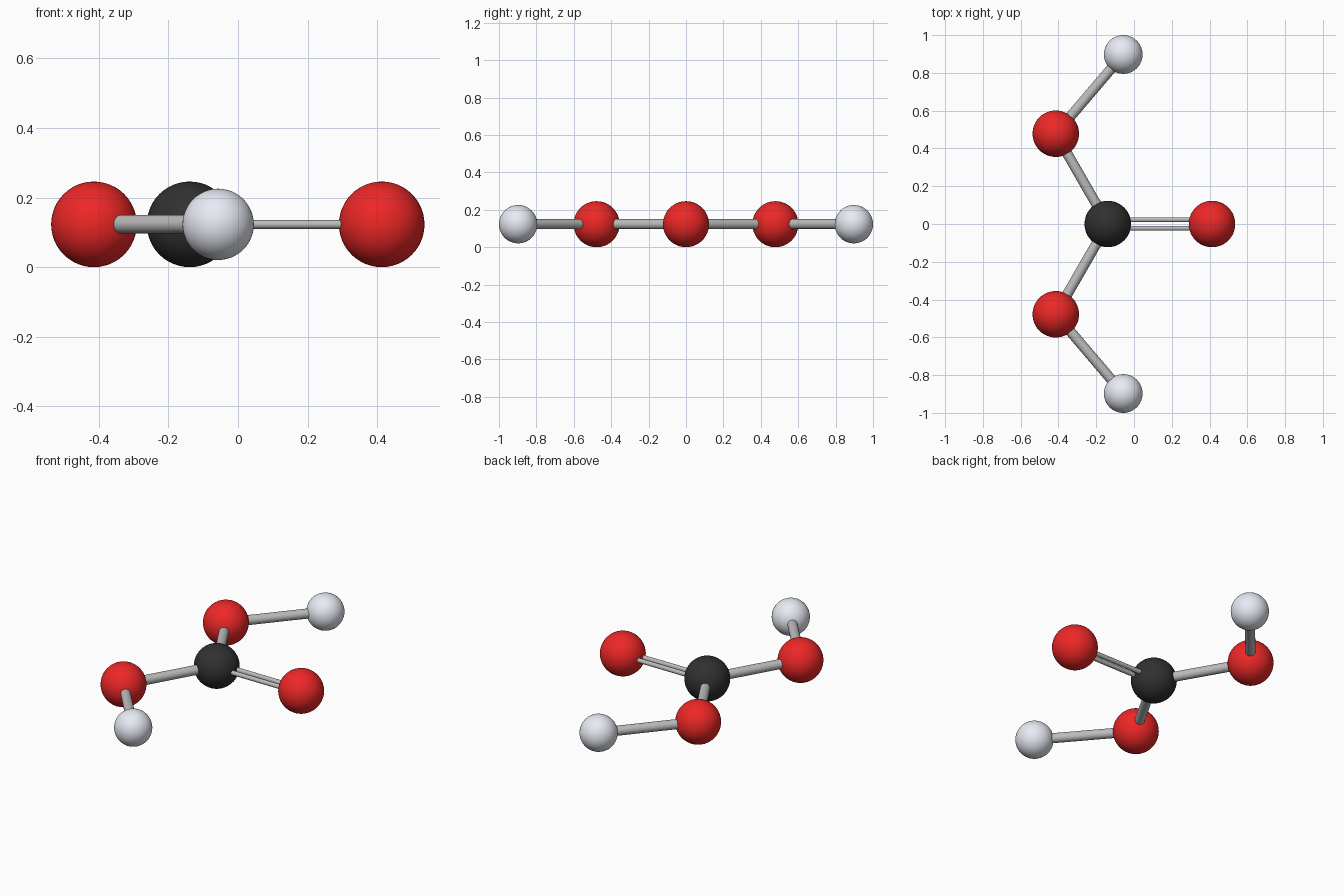
import bpy
from mathutils import Vector

if "Cube" in bpy.data.objects:
    bpy.data.objects.remove(bpy.data.objects["Cube"])

Z = 0.123          # height of the flat molecule plane
R_BIG, R_SMALL = 0.123, 0.1025
R_SINGLE, R_DOUBLE, GAP = 0.027, 0.013, 0.0225


def material(name, color):
    m = bpy.data.materials.new(name)
    m.diffuse_color = (*color, 1)
    m.use_nodes = True
    m.node_tree.nodes["Principled BSDF"].inputs["Base Color"].default_value = m.diffuse_color
    return m


red = material("red", (0.85, 0.02, 0.02))
black = material("black", (0.03, 0.03, 0.03))
white = material("white", (0.8, 0.83, 0.9))
grey = material("grey", (0.5, 0.5, 0.5))


def finish(name, mat):
    ob = bpy.context.object
    ob.name = name
    ob.data.materials.append(mat)
    bpy.ops.object.shade_smooth_by_angle()


def atom(name, pos, radius, mat):
    bpy.ops.mesh.primitive_uv_sphere_add(segments=48, ring_count=24, radius=radius, location=pos)
    finish(name, mat)


def bond(name, a, b, radius):
    d = b - a
    bpy.ops.mesh.primitive_cylinder_add(vertices=32, radius=radius, depth=d.length,
                                        location=(a + b) / 2,
                                        rotation=d.to_track_quat('Z', 'Y').to_euler())
    finish(name, grey)


# Centre atom and double-bonded oxygen
carbon = Vector((-0.139, 0, Z))
end_oxygen = Vector((0.413, 0, Z))
atom("carbon_atom", carbon, R_BIG, black)
atom("oxygen_atom_end", end_oxygen, R_BIG, red)
for side, s in (("back", 1), ("front", -1)):
    off = Vector((0, s * GAP, 0))
    bond("double_bond_" + side, carbon + off, end_oxygen + off, R_DOUBLE)

    # Mirrored hydroxyl arms
    oxygen = Vector((-0.414, s * 0.478, Z))
    hydrogen = Vector((-0.057, s * 0.8975, Z))
    atom("oxygen_atom_" + side, oxygen, R_BIG, red)
    atom("hydrogen_atom_" + side, hydrogen, R_SMALL, white)
    bond("carbon_oxygen_bond_" + side, carbon, oxygen, R_SINGLE)
    bond("oxygen_hydrogen_bond_" + side, oxygen, hydrogen, R_SINGLE)
